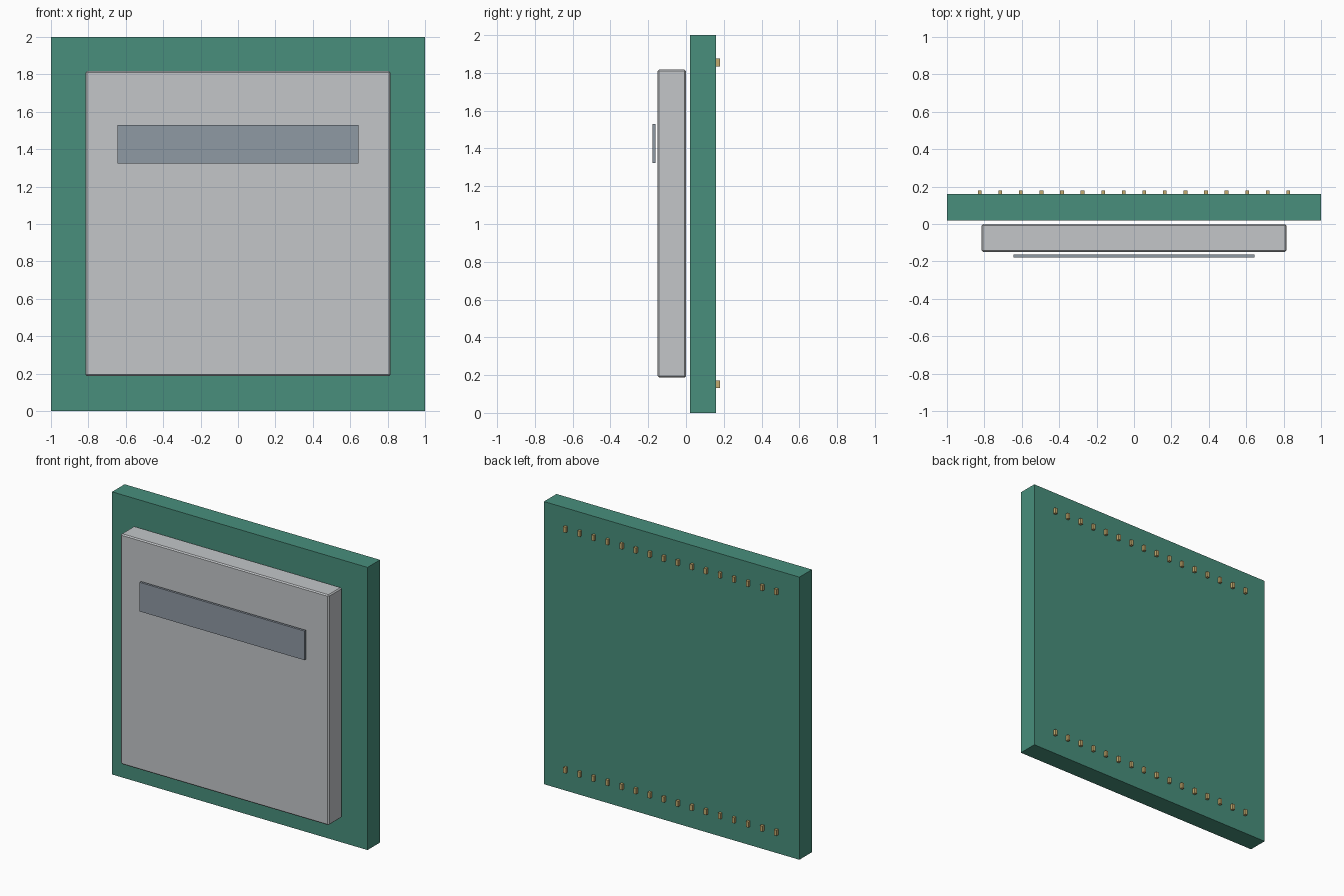
import bpy
import bmesh
from mathutils import Vector

cube = bpy.data.objects.get("Cube")
if cube:
    bpy.data.objects.remove(cube, do_unlink=True)


def material(name, rgb):
    mat = bpy.data.materials.new(name)
    mat.use_nodes = True
    mat.diffuse_color = (*rgb, 1)
    mat.node_tree.nodes["Principled BSDF"].inputs["Base Color"].default_value = (*rgb, 1)
    return mat


def add_box(bm, center, size):
    verts = bmesh.ops.create_cube(bm, size=1)["verts"]
    for v in verts:
        v.co = Vector(center) + v.co * Vector(size)


def boxes(name, mat, parts):
    """One object made of (center, size) boxes."""
    bm = bmesh.new()
    for center, size in parts:
        add_box(bm, center, size)
    mesh = bpy.data.meshes.new(name)
    bm.to_mesh(mesh)
    bm.free()
    mesh.materials.append(mat)
    obj = bpy.data.objects.new(name, mesh)
    bpy.context.collection.objects.link(obj)
    return obj


green = material("board green", (0.065, 0.275, 0.202))
silver = material("shield silver", (0.546, 0.565, 0.584))
slate = material("label slate", (0.275, 0.319, 0.371))
gold = material("pin gold", (0.56, 0.41, 0.16))

# Circuit board
boxes("circuit_board", green, [((0, 0.09, 1), (2, 0.14, 2))])

# Metal shield can with finely chamfered edges
shield = boxes("shield_can", silver, [((0, -0.075, 1.002), (1.63, 0.15, 1.63))])
bevel = shield.modifiers.new("edge_chamfer", "BEVEL")
bevel.width = 0.008
bevel.segments = 1

# Label plate floating just off the shield
boxes("label_plate", slate, [((0, -0.17, 1.427), (1.29, 0.016, 0.206))])

# Two rows of contact pins on the back
PINS = 16
SPACING = 0.11
for row, z in (("upper", 1.855), ("lower", 0.152)):
    boxes(row + "_pins", gold,
          [(((i - (PINS - 1) / 2) * SPACING, 0.167, z), (0.02, 0.026, 0.04))
           for i in range(PINS)])
